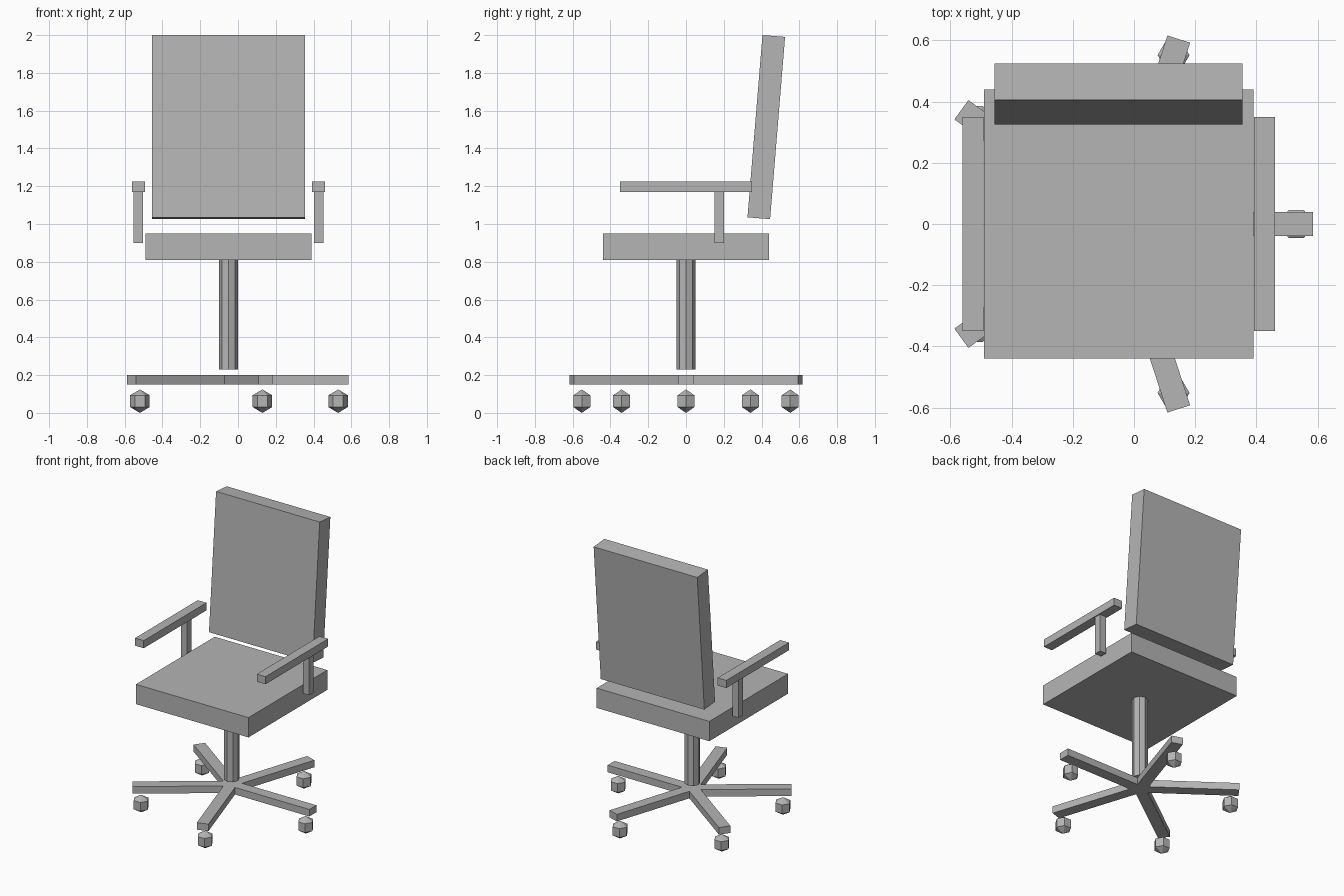
import bpy, bmesh, math
from mathutils import Matrix, Vector

if "Cube" in bpy.data.objects:
    bpy.data.objects.remove(bpy.data.objects["Cube"])

CX = -0.05  # the chair's central axis in x

grey = bpy.data.materials.new("plain_grey")
grey.diffuse_color = (0.46, 0.46, 0.46, 1)
grey.use_nodes = True
grey.node_tree.nodes["Principled BSDF"].inputs["Base Color"].default_value = grey.diffuse_color


def finish(name, bm):
    bmesh.ops.recalc_face_normals(bm, faces=bm.faces)
    mesh = bpy.data.meshes.new(name)
    bm.to_mesh(mesh)
    bm.free()
    mesh.materials.append(grey)
    obj = bpy.data.objects.new(name, mesh)
    bpy.context.collection.objects.link(obj)
    return obj


def box(name, center, size, rot=Matrix()):
    bm = bmesh.new()
    bmesh.ops.create_cube(bm, size=1)
    bm.transform(Matrix.Translation(center) @ rot @ Matrix.Diagonal((*size, 1)))
    return finish(name, bm)


def revolve(name, center, rings, sides, poles=()):
    """Stack of regular polygons (radius, z); ends are flat, or pointed at the pole heights."""
    bm = bmesh.new()
    loops = []
    for r, z in rings:
        loops.append([bm.verts.new(Vector(center) + Vector((
            r * math.cos(math.tau * i / sides), r * math.sin(math.tau * i / sides), z)))
            for i in range(sides)])
    for a, b in zip(loops, loops[1:]):
        for i in range(sides):
            j = (i + 1) % sides
            bm.faces.new((a[i], a[j], b[j], b[i]))
    for k, loop in enumerate((loops[0], loops[-1])):
        if poles:
            tip = bm.verts.new(Vector(center) + Vector((0, 0, poles[k])))
            for i in range(sides):
                bm.faces.new((loop[i], loop[(i + 1) % sides], tip))
        else:
            bm.faces.new(loop)
    return finish(name, bm)


# Seat and reclined backrest
box("seat", (CX, 0, 0.88), (0.88, 0.88, 0.14))
box("backrest", (CX, 0.425, 1.513), (0.81, 0.12, 0.968),
    Matrix.Rotation(math.radians(-4.7), 4, 'X'))

# Armrests
for side, s in (("left", -1), ("right", 1)):
    box(side + "_arm_post", (CX + s * 0.477, 0.175, 1.035), (0.05, 0.05, 0.27))
    box(side + "_arm_pad", (CX + s * 0.476, 0, 1.197), (0.068, 0.70, 0.054))

# Octagonal column
revolve("column", (CX, 0, 0), [(0.05, 0.23), (0.05, 0.81)], 8)

# Five-spoke base with faceted casters
for i in range(5):
    angle = math.tau * i / 5
    rot = Matrix.Rotation(angle, 4, 'Z')
    mid = Vector((CX, 0, 0.175)) + rot @ Vector((0.3175, 0, 0))
    box(f"base_leg_{i + 1}", mid, (0.635, 0.078, 0.05), rot)
    hub = Vector((CX, 0, 0.062)) + rot @ Vector((0.58, 0, 0))
    revolve(f"caster_{i + 1}", hub, [(0.052, -0.031), (0.052, 0.031)], 6, (-0.062, 0.062))
